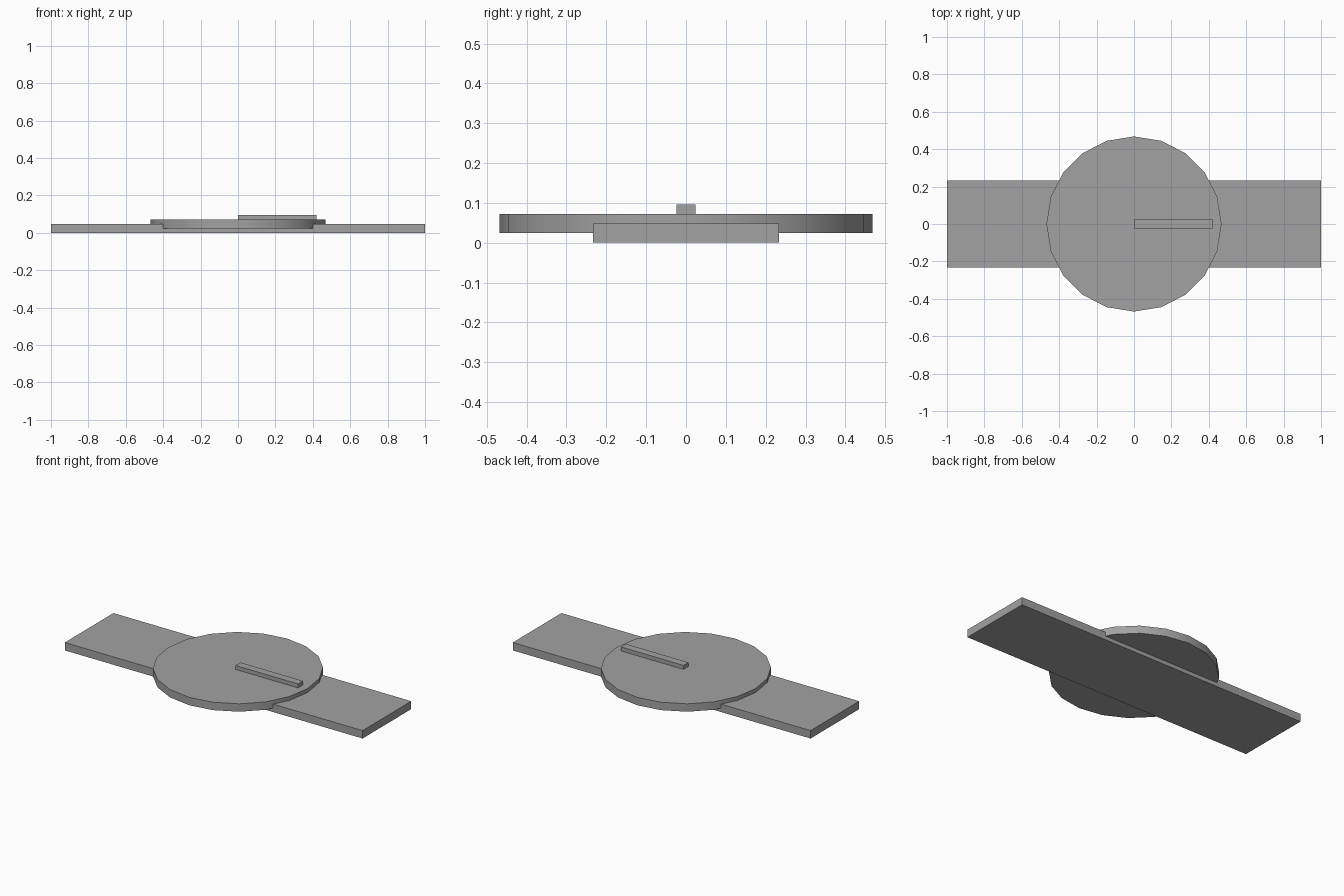
import bpy
import math

cube = bpy.data.objects.get("Cube")
if cube:
    bpy.data.objects.remove(cube, do_unlink=True)

# Single grey material
grey = bpy.data.materials.new("mid_grey")
grey.use_nodes = True
color = (0.36, 0.36, 0.36, 1.0)
grey.diffuse_color = color
grey.node_tree.nodes["Principled BSDF"].inputs["Base Color"].default_value = color

T = 0.048  # thickness shared by every part


def finish(name):
    obj = bpy.context.object
    obj.name = name
    obj.data.materials.append(grey)
    return obj


def box(name, center, size):
    bpy.ops.mesh.primitive_cube_add(size=1, location=center)
    obj = finish(name)
    obj.scale = size
    bpy.ops.object.transform_apply(location=False, rotation=False, scale=True)
    return obj


# Flat strap running left to right
box("strap", (0, 0, T / 2), (2.0, 0.467, T))

# Twenty-sided dial, half sunk into the strap, with a smooth rim
bpy.ops.mesh.primitive_cylinder_add(vertices=20, radius=0.468, depth=T, location=(0, 0, T))
finish("dial")
bpy.ops.object.shade_smooth_by_angle(angle=math.radians(30))

# Single hand from the centre toward +x, half sunk into the dial
box("hand", (0.21, 0, 1.5 * T), (0.42, T, T))
